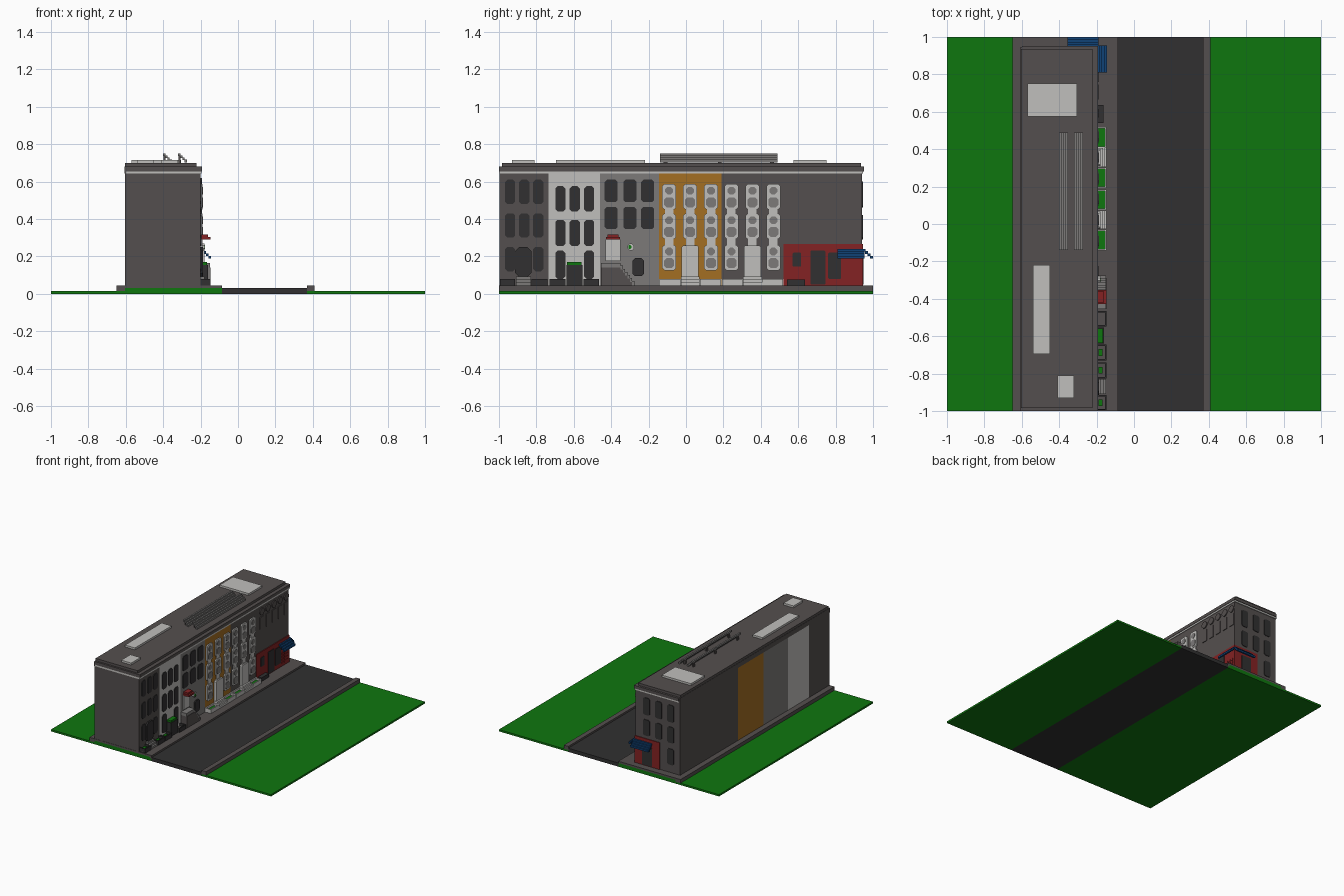
import bpy, bmesh, math

cube = bpy.data.objects.get("Cube")
if cube:
    bpy.data.objects.remove(cube, do_unlink=True)


def material(name, rgb):
    lin = [((c / 255 + 0.055) / 1.055) ** 2.4 for c in rgb] + [1]
    m = bpy.data.materials.new(name)
    m.use_nodes = True
    m.diffuse_color = lin
    m.node_tree.nodes["Principled BSDF"].inputs["Base Color"].default_value = lin
    return m


STONE = material("dark stone", (84, 79, 78))
BLACK = material("charcoal", (49, 48, 49))
GREY = material("mid grey", (124, 122, 121))
WHITE = material("off white", (192, 191, 188))
OCHRE = material("ochre", (164, 110, 34))
RED = material("dark red", (132, 34, 35))
BLUE = material("dark blue", (16, 66, 118))
GREEN = material("grass green", (15, 118, 15))


def finish(name, mat, bm):
    bmesh.ops.recalc_face_normals(bm, faces=bm.faces)
    me = bpy.data.meshes.new(name)
    bm.to_mesh(me)
    bm.free()
    me.materials.append(mat)
    ob = bpy.data.objects.new(name, me)
    bpy.context.collection.objects.link(ob)


def prism(bm, pts, axis, a, b):
    """Extrude a 2D outline along x (outline in y, z) or y (outline in x, z)."""
    def at(p, d):
        return (d, p[0], p[1]) if axis == "x" else (p[0], d, p[1])
    lo = [bm.verts.new(at(p, a)) for p in pts]
    hi = [bm.verts.new(at(p, b)) for p in pts]
    bm.faces.new(lo)
    bm.faces.new(hi)
    for i in range(len(pts)):
        j = (i + 1) % len(pts)
        bm.faces.new((lo[i], lo[j], hi[j], hi[i]))


def boxes(name, mat, *dims):
    """Each box is x0, x1, y0, y1, z0, z1."""
    bm = bmesh.new()
    for x0, x1, y0, y1, z0, z1 in dims:
        prism(bm, [(x0, z0), (x1, z0), (x1, z1), (x0, z1)], "y", y0, y1)
    finish(name, mat, bm)


FRONT, END = -0.20, 0.94     # street wall plane (x), side street wall plane (y)


def plates(name, mat, items, depth=0.005, cut=0.012, wall="x"):
    """Plates with cut corners: each is centre, width, bottom, top."""
    bm = bmesh.new()
    base = FRONT if wall == "x" else END
    for c, w, z0, z1 in items:
        a, b = c - w / 2, c + w / 2
        pts = [(a + cut, z0), (b - cut, z0), (b, z0 + cut), (b, z1 - cut),
               (b - cut, z1), (a + cut, z1), (a, z1 - cut), (a, z0 + cut)]
        prism(bm, pts, wall, base - 0.005, base + depth)
    finish(name, mat, bm)


def grid(cols, width, rows):
    return [(c, width, z0, z1) for c in cols for z0, z1 in rows]


# Ground
boxes("grass", GREEN, (-1, -0.085, -1, 1, 0, 0.015), (0.37, 1, -1, 1, 0, 0.015),
      (-0.605, -0.085, -1, 1, 0.015, 0.03))
boxes("road", BLACK, (-0.085, 0.37, -1, 1, 0, 0.03))
boxes("pavement", STONE, (-0.65, -0.605, -1, 1, 0.015, 0.045),
      (-0.605, -0.085, -1, 1, 0.03, 0.045), (-0.1, -0.085, -1, 1, 0.015, 0.045))
boxes("far_kerb", STONE, (0.37, 0.41, -1, 1, 0.015, 0.045))

# Row of houses
houses = [("south_house", STONE, -0.998, -0.735), ("white_house", WHITE, -0.735, -0.46),
          ("grey_house", GREY, -0.46, -0.145), ("ochre_house", OCHRE, -0.145, 0.19),
          ("middle_house", STONE, 0.19, 0.52), ("corner_house", STONE, 0.52, END)]
for name, mat, y0, y1 in houses:
    boxes(name, mat, (-0.605, FRONT, y0, y1, 0.045, 0.642))

# Cornice and roof
boxes("cornice_line", WHITE, (-0.60, -0.195, -1, 0.947, 0.642, 0.655))
boxes("roof", STONE, (-0.607, -0.60, -1, 0.947, 0.642, 0.68),
      (-0.60, -0.192, -1, 0.952, 0.655, 0.68), (-0.605, -0.222, -0.985, 0.935, 0.68, 0.70))
boxes("skylights", WHITE, (-0.57, -0.305, 0.575, 0.75, 0.70, 0.716),
      (-0.54, -0.45, -0.695, -0.22, 0.70, 0.716), (-0.41, -0.32, -0.93, -0.81, 0.70, 0.716))
boxes("solar_panels", GREY, *[(x + i * 0.011, x + i * 0.011 + 0.013, -0.14, 0.49,
      0.736 - i * 0.011, 0.75 - i * 0.011) for x in (-0.40, -0.32) for i in range(4)])
boxes("solar_panel_feet", STONE, *[(x, x + 0.01, y, y + 0.02, 0.70, 0.74)
      for x in (-0.398, -0.318) for y in (-0.12, 0.17, 0.45)])

# South house
south = grid((-0.94, -0.865, -0.79), 0.054, ((0.48, 0.61), (0.30, 0.43)))
south += grid((-0.94, -0.79), 0.054, ((0.12, 0.25),))
plates("south_windows", BLACK, south)
plates("south_door", BLACK, [(-0.87, 0.088, 0.09, 0.25)], 0.012, 0.022)
boxes("south_steps", GREY, *[(FRONT, -0.15 - i * 0.014, -0.91, -0.83, 0.045 + i * 0.016,
      0.061 + i * 0.016) for i in range(3)])

# White house
white = grid((-0.672, -0.595, -0.518), 0.054, ((0.44, 0.575), (0.255, 0.395)))
white += grid((-0.672, -0.518), 0.054, ((0.08, 0.23),))
plates("white_house_windows", BLACK, white)
boxes("white_house_porch", BLACK, (FRONT, -0.16, -0.64, -0.553, 0.045, 0.155))
boxes("porch_planting", GREEN, (FRONT, -0.165, -0.635, -0.558, 0.155, 0.17))

# Front gardens behind low dark fences
gardens = [(-0.995, -0.915), (-0.825, -0.74), (-0.73, -0.645), (-0.548, -0.465)]
boxes("front_fences", BLACK, *[(-0.155, -0.147, a, b, 0.045, 0.08) for a, b in gardens],
      *[(FRONT, -0.147, y, y + 0.007, 0.045, 0.08) for g in gardens for y in (g[0], g[1] - 0.007)])
boxes("garden_beds", STONE, *[(FRONT, -0.155, a, b, 0.045, 0.058) for a, b in gardens])
boxes("garden_plants", GREEN, *[(-0.19, -0.168, (a + b) / 2 - 0.018, (a + b) / 2 + 0.018,
      0.055, 0.072) for a, b in gardens[:3]])

# Grey house with raised door and side stair
plates("grey_house_windows", BLACK,
       grid((-0.40, -0.30, -0.205), 0.07, ((0.49, 0.61), (0.345, 0.465))))
plates("grey_house_cellar_window", BLACK, [(-0.255, 0.06, 0.095, 0.19)], 0.01, 0.012)
boxes("raised_door", WHITE, (FRONT, -0.19, -0.43, -0.35, 0.175, 0.29))
boxes("raised_door_canopy", RED, (FRONT, -0.147, -0.428, -0.352, 0.29, 0.304),
      (FRONT, -0.16, -0.42, -0.36, 0.304, 0.318))
boxes("side_stair", GREY, (FRONT, -0.15, -0.455, -0.35, 0.045, 0.165),
      *[(FRONT, -0.15, -0.35 + i * 0.0125, -0.3375 + i * 0.0125, 0.045, 0.15 - i * 0.0165)
        for i in range(6)])
boxes("stair_base", STONE, (FRONT, -0.147, -0.455, -0.35, 0.045, 0.14),
      *[(FRONT, -0.147, -0.35 + i * 0.0125, -0.3375 + i * 0.0125, 0.045, 0.13 - i * 0.0165)
        for i in range(5)])
plates("wall_lamp", WHITE, [(-0.295, 0.036, 0.232, 0.268)], 0.02, 0.011)
plates("lamp_leaf", GREEN, [(-0.30, 0.016, 0.24, 0.26)], 0.024, 0.005)

# Twin houses with white stacked window bays
for name, mid in (("ochre_house", 0.022), ("middle_house", 0.355)):
    cols = [mid - 0.112, mid, mid + 0.112]
    rows = [0.125, 0.292, 0.45]
    frames = grid(cols, 0.075, [(z, z + 0.137) for z in rows])
    plates(name + "_window_frames", WHITE, frames, 0.01, 0.012)
    plates(name + "_frame_links", WHITE, grid(cols, 0.045, [(0.25, 0.46)]), 0.007, 0.004)
    panes = [(c, z) for c in cols for z in rows if not (c == mid and z == rows[0])]
    plates(name + "_lower_panes", GREY, [(c, 0.054, z + 0.012, z + 0.066) for c, z in panes],
           0.013, 0.013)
    plates(name + "_upper_panes", GREY, [(c, 0.042, z + 0.08, z + 0.122) for c, z in panes],
           0.013, 0.013)
    # Door with stoop
    plates(name + "_door", WHITE, [(mid, 0.092, 0.05, 0.257)], 0.02, 0.008)
    boxes(name + "_stoop", WHITE, *[(FRONT, -0.147 - i * 0.01, mid - 0.05, mid + 0.05,
          0.045 + i * 0.016, 0.061 + i * 0.016) for i in range(3)])
    # Walled lawns beside the stoop
    lawns = [(mid - 0.163, mid - 0.052), (mid + 0.052, mid + 0.163)]
    boxes(name + "_garden_wall", WHITE, (FRONT, -0.192, mid - 0.166, mid + 0.166, 0.045, 0.08),
          *[(-0.156, -0.147, a, b, 0.045, 0.078) for a, b in lawns],
          *[(FRONT, -0.147, y, y + 0.008, 0.045, 0.078)
            for l in lawns for y in (l[0], l[1] - 0.008)])
    boxes(name + "_lawn", GREEN, *[(-0.192, -0.156, a + 0.008, b - 0.008, 0.045, 0.062)
                                   for a, b in lawns])

# Corner house upper windows: stone frames with arched heads
cols = [0.592 + i * 0.079 for i in range(5)]
plates("corner_windows", STONE, grid(cols, 0.05, ((0.448, 0.55),)), 0.005, 0.003)
plates("corner_arches", STONE, grid(cols, 0.06, ((0.565, 0.62),)), 0.008, 0.02)
ends = grid((-0.30, -0.41, -0.52), 0.06, ((0.46, 0.60), (0.29, 0.42)))
ends.append((-0.52, 0.06, 0.11, 0.24))
plates("side_windows", BLACK, ends, 0.005, 0.01, "y")

# Corner shop
boxes("shop_front", RED, (FRONT, -0.194, 0.52, END + 0.006, 0.045, 0.265),
      (-0.42, -0.194, END, END + 0.006, 0.045, 0.265))
plates("shop_openings", BLACK, [(0.593, 0.045, 0.145, 0.22), (0.705, 0.08, 0.05, 0.23),
                                (0.795, 0.07, 0.08, 0.22)], 0.01, 0.004)
plates("shop_side_door", BLACK, [(-0.31, 0.09, 0.05, 0.20)], 0.01, 0.004, "y")
plates("shop_tiles", RED, [(0.857 + i * 0.03, 0.024, 0.065 + j * 0.025, 0.083 + j * 0.025)
                           for i in range(3) for j in range(4)], 0.009, 0.002)
boxes("shop_cellar_hatch", BLACK, (FRONT, -0.163, 0.54, 0.635, 0.045, 0.075))

# Stepped awning around the corner
steps = [(0.013 * i, 0.24 - 0.0125 * i) for i in range(4)]
boxes("shop_awning", BLUE,
      *[(-0.197 + d, -0.183 + d, 0.81, 0.955, z - 0.014, z) for d, z in steps],
      *[(-0.355, -0.19, 0.945 + d, 0.96 + d, z - 0.014, z) for d, z in steps])
